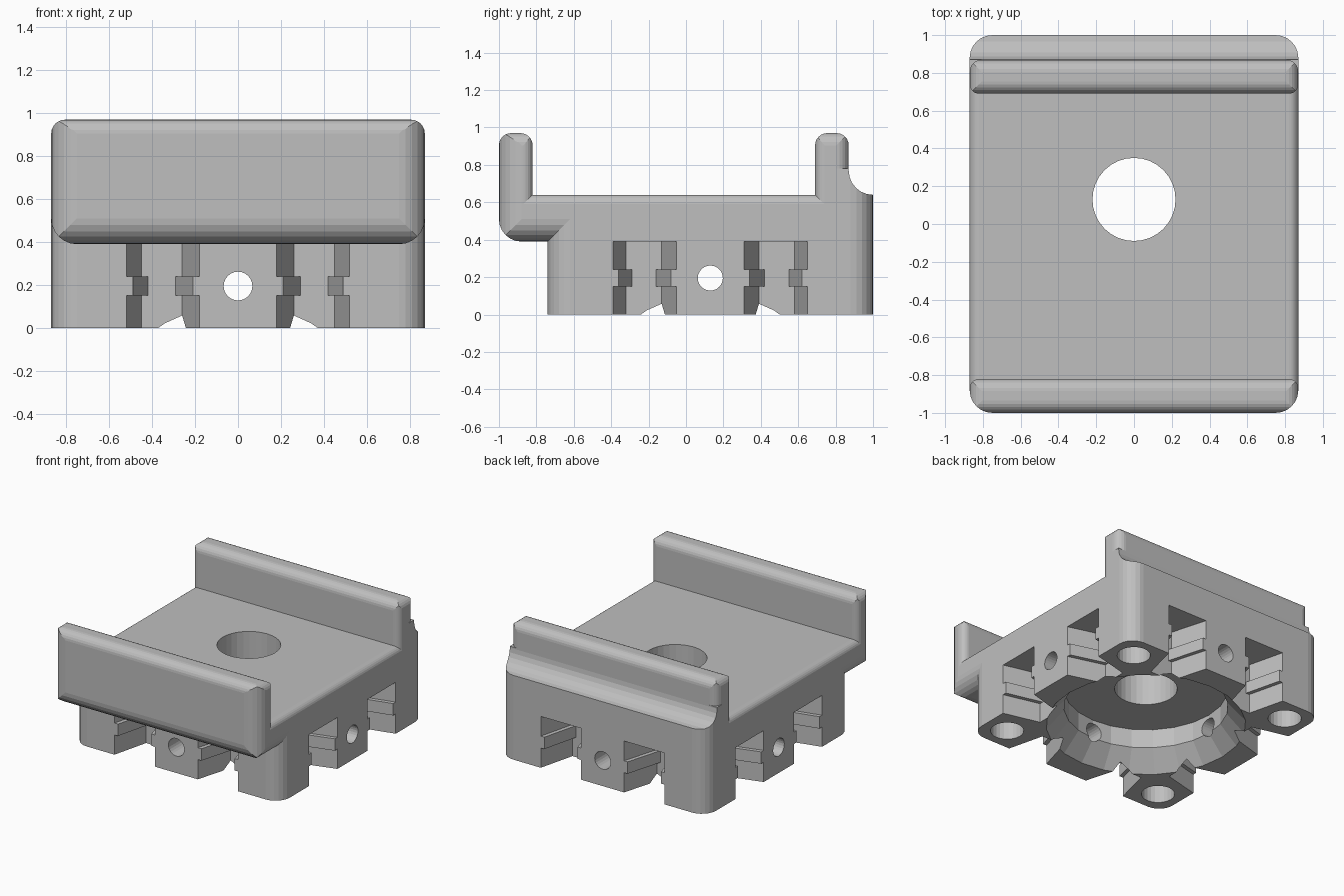
import bpy, bmesh, math
from mathutils import Vector, Matrix

if "Cube" in bpy.data.objects:
    bpy.data.objects.remove(bpy.data.objects["Cube"], do_unlink=True)

grey = bpy.data.materials.new("light_grey")
grey.use_nodes = True
COLOUR = (0.52, 0.52, 0.52, 1)
grey.diffuse_color = COLOUR
grey.node_tree.nodes["Principled BSDF"].inputs["Base Color"].default_value = COLOUR

W = 0.87       # half width
CY = 0.13      # centre of the square block along y
DECK = 0.64    # deck height
STEP = 0.39    # underside of the overhang
TOP = 0.97     # top of both lips
BIG, SMALL = 0.12, 0.065


def make_object(name, bm):
    bmesh.ops.recalc_face_normals(bm, faces=bm.faces)
    mesh = bpy.data.meshes.new(name)
    bm.to_mesh(mesh)
    bm.free()
    mesh.materials.append(grey)
    ob = bpy.data.objects.new(name, mesh)
    bpy.context.collection.objects.link(ob)
    return ob


def rounded(corners, steps=6):
    """Outline with right-angled corners (a, b, radius) turned into arcs."""
    out = []
    for i, (a, b, r) in enumerate(corners):
        p = Vector((a, b))
        if r == 0:
            out.append(p)
            continue
        before = (Vector(corners[i - 1][:2]) - p).normalized()
        after = (Vector(corners[(i + 1) % len(corners)][:2]) - p).normalized()
        for s in range(steps + 1):
            t = math.pi / 2 * s / steps
            out.append(p + r * (before * (1 - math.sin(t)) + after * (1 - math.cos(t))))
    return out


def prism(name, outline, axis, lo, hi):
    """Extrude a flat outline along one axis."""
    place = {"x": lambda a, b, h: (h, a, b),
             "y": lambda a, b, h: (a, h, b),
             "z": lambda a, b, h: (a, b, h)}[axis]
    bm = bmesh.new()
    ends = [[bm.verts.new(place(a, b, h)) for a, b in outline] for h in (lo, hi)]
    bm.faces.new(ends[0])
    bm.faces.new(ends[1])
    n = len(outline)
    for i in range(n):
        j = (i + 1) % n
        bm.faces.new((ends[0][i], ends[0][j], ends[1][j], ends[1][i]))
    return make_object(name, bm)


def rect(a0, a1, b0, b1, r_low, r_high):
    return rounded([(a0, b0, r_low), (a1, b0, r_low), (a1, b1, r_high), (a0, b1, r_high)])


def cylinder(r1, r2, z0, z1, segments, matrix=Matrix()):
    bm = bmesh.new()
    bmesh.ops.create_cone(bm, cap_ends=True, segments=segments, radius1=r1, radius2=r2,
                          depth=z1 - z0,
                          matrix=matrix @ Matrix.Translation((0, 0, (z0 + z1) / 2)))
    return make_object("cutter", bm)


def combine(ob, tool, operation="DIFFERENCE"):
    """Apply one boolean and discard the tool."""
    mod = ob.modifiers.new("cut", "BOOLEAN")
    mod.operation, mod.solver, mod.object = operation, "EXACT", tool
    graph = bpy.context.evaluated_depsgraph_get()
    mesh = bpy.data.meshes.new_from_object(ob.evaluated_get(graph))
    ob.modifiers.clear()
    ob.data = mesh
    bpy.data.objects.remove(tool, do_unlink=True)


def soft_part(name, side, front, plan):
    """Body rounded in all three directions by crossing its outlines."""
    ob = prism(name, side, "x", -W, W)
    combine(ob, prism("clip", front, "y", -2, 2), "INTERSECT")
    combine(ob, prism("clip", plan, "z", -1, 2), "INTERSECT")
    return ob


# Deck with a rounded overhang at the front
deck = soft_part("deck",
                 rounded([(-1, STEP, BIG), (1, STEP, 0), (1, DECK, 0), (-1, DECK, 0)]),
                 rect(-W, W, STEP, DECK, BIG, 0.05),
                 rect(-W, W, -1, 1, BIG, BIG))

# Upright lips
front_lip = soft_part("front_lip",
                      rounded([(-1, STEP, BIG), (-0.82, STEP, 0),
                               (-0.82, TOP, SMALL), (-1, TOP, SMALL)]),
                      rect(-W, W, STEP, TOP, BIG, SMALL),
                      rect(-W, W, -1, -0.82, BIG, 0.05))
back_lip = soft_part("back_lip",
                     rect(0.69, 0.87, 0.5, TOP, 0, SMALL),
                     rect(-W, W, 0.5, TOP, 0, SMALL),
                     rect(-W, W, 0.69, 0.87, 0.05, SMALL))

# Concave fillet behind the back lip
fillet = prism("back_fillet",
               rounded([(0.8, 0.55, 0), (1, 0.55, 0), (1, DECK, 0),
                        (0.87, DECK, 0.129), (0.87, 0.78, 0), (0.8, 0.78, 0)]),
               "x", -W, W)
combine(fillet, prism("clip", rect(-W, W, 0, 1, 0, BIG), "z", 0, 2), "INTERSECT")

# Square block below the deck
block = prism("block", rect(-W, W, CY - W, CY + W, BIG, BIG), "z", 0, 0.59)
centre = Matrix.Translation((0, CY, 0))

# Stepped round cavity and centre hole
combine(block, cylinder(0.743, 0.575, -0.05, 0.145, 24, centre))
combine(block, cylinder(0.575, 0.575, 0.1, 0.29, 24, centre))
for part in (block, deck):
    combine(part, cylinder(0.22, 0.22, 0.2, 0.8, 32, centre))

# Cross holes through the block walls
for turn in (Matrix.Rotation(math.pi / 2, 4, "X"), Matrix.Rotation(math.pi / 2, 4, "Y")):
    combine(block, cylinder(0.067, 0.067, -1.2, 1.2, 24,
                            Matrix.Translation((0, CY, 0.195)) @ turn))

# Blind holes in the corner legs
for sx in (-1, 1):
    for sy in (-1, 1):
        combine(block, cylinder(0.117, 0.117, -0.1, 0.3, 24,
                                Matrix.Translation((sx * 0.69, CY + sy * 0.69, 0))))


def slot(turn, sign, inset, z0, z1):
    """Slot that narrows inward from one side wall."""
    outer, inner = W + 0.05, W - 0.28
    shape = [(0.166 + inset, outer), (0.532 - inset, outer),
             (0.45 - inset, inner), (0.26 + inset, inner)]
    c, s = round(math.cos(turn)), round(math.sin(turn))
    flat = [(c * sign * u - s * v, s * sign * u + c * v + CY) for u, v in shape]
    combine(block, prism("cutter", flat, "z", z0, z1))


# Two ridged slots on each side
for quarter in range(4):
    for sign in (-1, 1):
        for inset, z0, z1 in ((0, -0.1, 0.15), (0, 0.24, STEP), (0.03, 0.1, 0.3)):
            slot(quarter * math.pi / 2, sign, inset, z0, z1)
